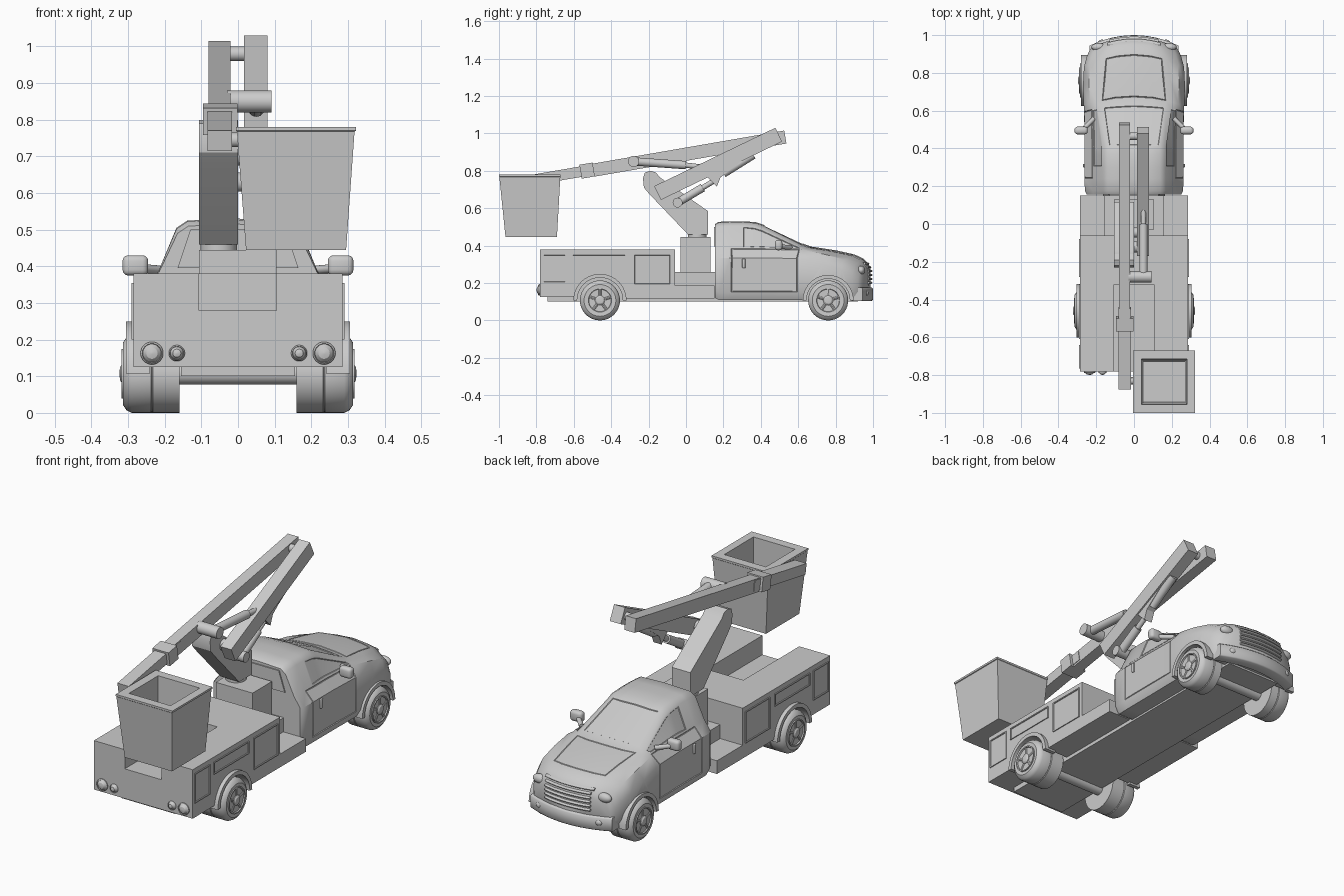
import bpy, bmesh, math
from mathutils import Vector, Matrix

if "Cube" in bpy.data.objects:
    bpy.data.objects.remove(bpy.data.objects["Cube"])


def finish(name, bm, angle=30):
    bmesh.ops.recalc_face_normals(bm, faces=bm.faces)
    me = bpy.data.meshes.new(name)
    bm.to_mesh(me)
    bm.free()
    ob = bpy.data.objects.new(name, me)
    bpy.context.collection.objects.link(ob)
    shade(ob, angle)
    return ob


def shade(ob, angle):
    bpy.ops.object.select_all(action='DESELECT')
    ob.select_set(True)
    bpy.context.view_layer.objects.active = ob
    bpy.ops.object.shade_smooth_by_angle(angle=math.radians(angle))


def box(name, x0, x1, y0, y1, z0, z1, bevel=0):
    bm = bmesh.new()
    bmesh.ops.create_cube(bm, size=1)
    for v in bm.verts:
        v.co = ((x0 + x1) / 2 + v.co.x * (x1 - x0), (y0 + y1) / 2 + v.co.y * (y1 - y0),
                (z0 + z1) / 2 + v.co.z * (z1 - z0))
    if bevel:
        bmesh.ops.bevel(bm, geom=bm.edges[:], offset=bevel, segments=3, profile=0.5, affect='EDGES')
    return finish(name, bm)


def prism(name, pts, a, b, axis='x'):
    """Extrude a (y,z) profile along x, or an (x,z) profile along y."""
    bm = bmesh.new()
    put = (lambda p, t: (t, p[0], p[1])) if axis == 'x' else (lambda p, t: (p[0], t, p[1]))
    lo, hi = ([bm.verts.new(put(p, t)) for p in pts] for t in (a, b))
    bm.faces.new(lo)
    bm.faces.new(hi)
    for i in range(len(pts)):
        j = (i + 1) % len(pts)
        bm.faces.new((lo[i], lo[j], hi[j], hi[i]))
    return finish(name, bm)


def loft(rings, caps=True):
    bm = bmesh.new()
    rows = [[bm.verts.new(p) for p in r] for r in rings]
    n = len(rows[0])
    grid = [[bm.faces.new((a[i], a[(i + 1) % n], b[(i + 1) % n], b[i])) for i in range(n)]
            for a, b in zip(rows, rows[1:])]
    if caps:
        bm.faces.new(rows[0])
        bm.faces.new(rows[-1])
    return bm, rows, grid


def lathe(name, profile, origin, direction, steps=32):
    """Revolve (radius, distance) pairs about a direction."""
    q = Vector(direction).to_track_quat('Z', 'Y')
    rings = [[Vector(origin) + q @ Vector((r * math.cos(t), r * math.sin(t), d))
              for t in (2 * math.pi * i / steps for i in range(steps))] for r, d in profile]
    return finish(name, loft(rings)[0])


def rod(name, p, q, r, steps=24):
    d = Vector(q) - Vector(p)
    return lathe(name, [(r, 0), (r, d.length)], p, d, steps)


def ellipsoid(name, c, s):
    bm = bmesh.new()
    bmesh.ops.create_uvsphere(bm, u_segments=24, v_segments=12, radius=1,
                              matrix=Matrix.Translation(c) @ Matrix.Diagonal((*s, 1)))
    return finish(name, bm, 60)


def cut(ob, cutter, angle=30):
    m = ob.modifiers.new('cut', 'BOOLEAN')
    m.object, m.operation, m.solver = cutter, 'DIFFERENCE', 'EXACT'
    me = bpy.data.meshes.new_from_object(ob.evaluated_get(bpy.context.evaluated_depsgraph_get()))
    ob.modifiers.clear()
    ob.data = me
    bpy.data.objects.remove(cutter)
    shade(ob, angle)


def arc(y, z, r, a0, a1, n=16):
    return [(y + r * math.cos(math.radians(a0 + (a1 - a0) * i / n)),
             z + r * math.sin(math.radians(a0 + (a1 - a0) * i / n))) for i in range(n + 1)]


def frame(name, x0, x1, y0, y1, z0, z1):
    """Compartment door: raised panel with a groove around it."""
    bm = bmesh.new()
    f = bm.faces.new([bm.verts.new(p) for p in ((x0, y0, z0), (x0, y1, z0), (x0, y1, z1), (x0, y0, z1))])
    e = bmesh.ops.extrude_face_region(bm, geom=[f])
    top = [g for g in e['geom'] if isinstance(g, bmesh.types.BMFace)]
    bmesh.ops.translate(bm, verts=top[0].verts, vec=(x1 - x0, 0, 0))
    bmesh.ops.recalc_face_normals(bm, faces=bm.faces)
    bmesh.ops.inset_region(bm, faces=top, thickness=0.008)
    bmesh.ops.inset_region(bm, faces=top, thickness=0.002, depth=-0.004)
    return finish(name, bm)


# Cab: lofted sections (y, width, shoulder, roof half-width, shoulder z, top z, bottom z)
S = [(.155, .25, .215, .165, .385, .51, .12), (.175, .26, .218, .168, .385, .522, .11),
     (.24, .262, .218, .168, .385, .525, .11), (.30, .262, .218, .168, .385, .525, .11),
     (.37, .262, .218, .168, .385, .521, .11), (.41, .262, .218, .166, .385, .508, .11),
     (.635, .264, .222, .195, .38, .402, .11), (.67, .266, .235, .20, .375, .39, .11),
     (.80, .27, .238, .19, .352, .37, .11), (.90, .265, .235, .18, .325, .348, .11),
     (.95, .25, .22, .17, .295, .325, .11), (.975, .235, .21, .165, .27, .30, .115),
     (.987, .22, .2, .16, .24, .27, .13)]
rings = []
for y, w, ws, wr, zs, zt, zb in S:
    d = min(.02, (zt - zs) / 2)
    h = [(0, zb), (w / 2, zb), (w - .02, zb), (w, zb + .04), (w, zs - .05), (ws, zs),
         (wr, zt - d), (wr - .03, zt), (wr / 2, zt + .002), (0, zt + .005)]
    k = max(0, min(1, (y - .42) / .4))
    rings.append([(x, y - k * x * x, z) for x, z in h + [(-x, z) for x, z in h[8:0:-1]]])
bm, rows, grid = loft(rings, False)
for row in (rows[0], rows[-1]):
    for a in range(4):
        for m in (1, -1):
            bm.faces.new([row[(m * j) % 18] for j in (a, a + 1, 8 - a, 9 - a)])
bmesh.ops.recalc_face_normals(bm, faces=bm.faces)
panels = {'glass': [[(5, s) for s in (7, 8, 9, 10)]] + [[(r, s) for r in (3, 4, 5)] for s in (5, 12)],
          'seam': [[(r, s) for r in (2, 3, 4, 5) for s in p] for p in ((3, 4), (13, 14))]
          + [[(r, s) for r in (7, 8) for s in (7, 8, 9, 10)]]}
for kind, groups in panels.items():
    for g in groups:
        fs = [grid[r][s] for r, s in g]
        bmesh.ops.inset_region(bm, faces=fs, thickness=.01 if kind == 'glass' else .002)
        bmesh.ops.inset_region(bm, faces=fs, thickness=.003, depth=-.004)
        if kind == 'seam':
            bmesh.ops.inset_region(bm, faces=fs, thickness=.003, depth=.004)
cab = finish('cab', bm, 38)
for s in (-1, 1):
    cut(cab, rod('cutter', (s * .13, .76, .107), (s * .4, .76, .107), .122, 40), 38)
prism('rear_window', [(-.165, .395), (.165, .395), (.13, .50), (-.13, .50)], .149, .16, 'y')


# Nose: bars following the curved front
def nose_bar(name, z0, z1, hw, y, depth):
    rings = []
    for i in range(13):
        x = hw * (i / 6 - 1)
        f = y - x * x
        rings.append([(x, f - depth, z0), (x, f - .006, z0), (x, f, z0 + .006), (x, f, z1 - .006),
                      (x, f - .006, z1), (x, f - depth, z1)])
    finish(name, loft(rings)[0], 50)


nose_bar('front_bumper', .105, .175, .235, 1.0, .06)
for i in range(5):
    z = .195 + i * .021
    nose_bar('grille_bar', z, z + .012, .13, .998 - max(0, i - 3) * .006, .03)
nose_bar('grille_top', .296, .31, .14, .98, .03)

# Parts on both sides
for s in (-1, 1):
    ellipsoid('headlight', (s * .185, .936, .268), (.04, .022, .024))
    ellipsoid('fog_light', (s * .17, .962, .145), (.02, .014, .016))
    box('mirror', *sorted((s * .245, s * .315)), .475, .515, .375, .43, .015)
    rod('mirror_arm', (s * .21, .56, .39), (s * .27, .5, .395), .012)
    box('door_handle', *sorted((s * .255, s * .27)), .30, .318, .28, .33, .004)
    # arches
    for y, r, x in ((.76, .122, .28), (-.46, .128, .305)):
        ring = arc(y, .107, r + .014, 0, 180, 20) + arc(y, .107, r - .006, 180, 0, 20)
        prism('wheel_arch', ring, s * .24, s * x)
    # wheels
    for y, x in ((.76, .285), (-.46, .312)):
        o = (s * x, y, .107)
        lathe('tyre', [(.06, 0), (.085, .002), (.1, -.008), (.107, -.022), (.107, -.074), (.104, -.077),
                       (.107, -.08), (.107, .16 - x), (.06, .16 - x)], o, (s, 0, 0), 40)
        lathe('rim', [(.05, -.03), (.068, -.01), (.068, .006), (.062, .006), (.055, -.012), (.02, -.012)],
              o, (s, 0, 0))
        lathe('hub', [(.026, -.02), (.026, .004), (.018, .01), (.008, .011)], o, (s, 0, 0), 20)
        for i in range(5):
            t = 2 * math.pi * i / 5 + .3
            c, d = math.cos(t), math.sin(t)
            rod('rim_spoke', (s * (x - .006), y + .02 * c, .107 + .02 * d),
                (s * (x - .006), y + .06 * c, .107 + .06 * d), .01, 10)
    # compartment doors
    for y0, y1, z0, z1 in ((-.765, -.64, .20, .355), (-.61, -.32, .29, .355), (-.28, -.08, .19, .355)):
        frame('compartment_door', s * .28, s * .29, y0, y1, z0, z1)
    # tail lights
    for x, r in ((.235, .031), (.167, .022)):
        lathe('tail_light', [(r, -.01), (r, .005), (r * .85, .01), (r * .8, .006), (r * .5, .016), (r * .1, .019)],
              (s * x, -.78, .163), (0, -1, 0))

# Service body with wheel openings, front deck and rear cargo recess
body = prism('service_body', [(-.78, .38), (-.78, .125), (-.587, .125)] + arc(-.46, .107, .128, 172, 8)
             + [(-.333, .118), (.152, .118), (.152, .187), (-.06, .187), (-.06, .38)], -.285, .285)
cut(body, box('cutter', -.107, .105, -.9, -.32, .28, .5))
box('chassis', -.155, .155, -.74, .92, .1, .26)
for y in (-.46, .76):
    rod('axle', (-.18, y, .107), (.18, y, .107), .03)

# Pedestal and turret
box('pedestal', -.107, .105, -.03, .13, .18, .445)
rod('turntable', (-.053, .06, .44), (-.053, .06, .47), .05, 32)
prism('turret', [(.01, .46), (.117, .46), (.117, .585), (-.14, .765), (-.16, .79), (-.19, .80),
                 (-.22, .79), (-.23, .76), (-.225, .71), (-.20, .68)], -.107, 0)


# Booms: (y,z) bars given by their top edge and thickness
def boom(name, a, b, t, x0, x1):
    d = Vector((b[0] - a[0], b[1] - a[1])).normalized()
    n = Vector((d.y, -d.x)) * t
    prism(name, [a, b, (b[0] + n.x, b[1] + n.y), (a[0] + n.x, a[1] + n.y)], x0, x1)


boom('lower_boom', (-.17, .718), (.478, 1.03), .082, .017, .08)
boom('upper_boom', (-.50, .838), (.525, 1.015), .07, -.08, -.02)
boom('boom_sleeve', (-.57, .832), (-.50, .844), .075, -.095, -.002)
boom('inner_boom', (-.875, .77), (-.45, .843), .056, -.083, -.017)
rod('boom_hinge', (-.05, .465, .98), (.05, .465, .98), .02)
rod('boom_base_pin', (-.05, -.12, .705), (.06, -.12, .705), .03)
prism('boom_gusset', [(.10, .78), (.36, .90), (.185, .765), (.165, .715), (.14, .74)], .025, .072)

# Hydraulic cylinders
rod('lift_pivot', (-.02, -.045, .63), (.08, -.045, .63), .026)
rod('lift_cylinder', (.05, -.045, .63), (.05, .09, .71), .022)
rod('lift_rod', (.05, .08, .704), (.05, .165, .755), .014)
rod('upper_pivot', (-.03, -.28, .85), (.092, -.28, .85), .03)
rod('upper_cylinder', (.05, -.28, .85), (.05, .0, .83), .022)
rod('upper_rod', (.05, -.02, .832), (.05, .13, .815), .014)
rod('knuckle_cylinder', (.048, .2, .785), (.048, .36, .885), .022)

# Bucket: tapered open box
def rect(x0, x1, y0, y1, z):
    return [(x0, y0, z), (x1, y0, z), (x1, y1, z), (x0, y1, z)]


finish('bucket', loft([rect(.022, .295, -.965, -.69, .445), rect(-.003, .318, -.998, -.672, .768),
                       rect(-.005, .322, -1.0, -.67, .77), rect(-.005, .322, -1.0, -.67, .78),
                       rect(.04, .28, -.955, -.715, .78), rect(.05, .27, -.943, -.727, .46)])[0])
rod('bucket_pin', (-.05, -.83, .745), (.02, -.83, .745), .02)
